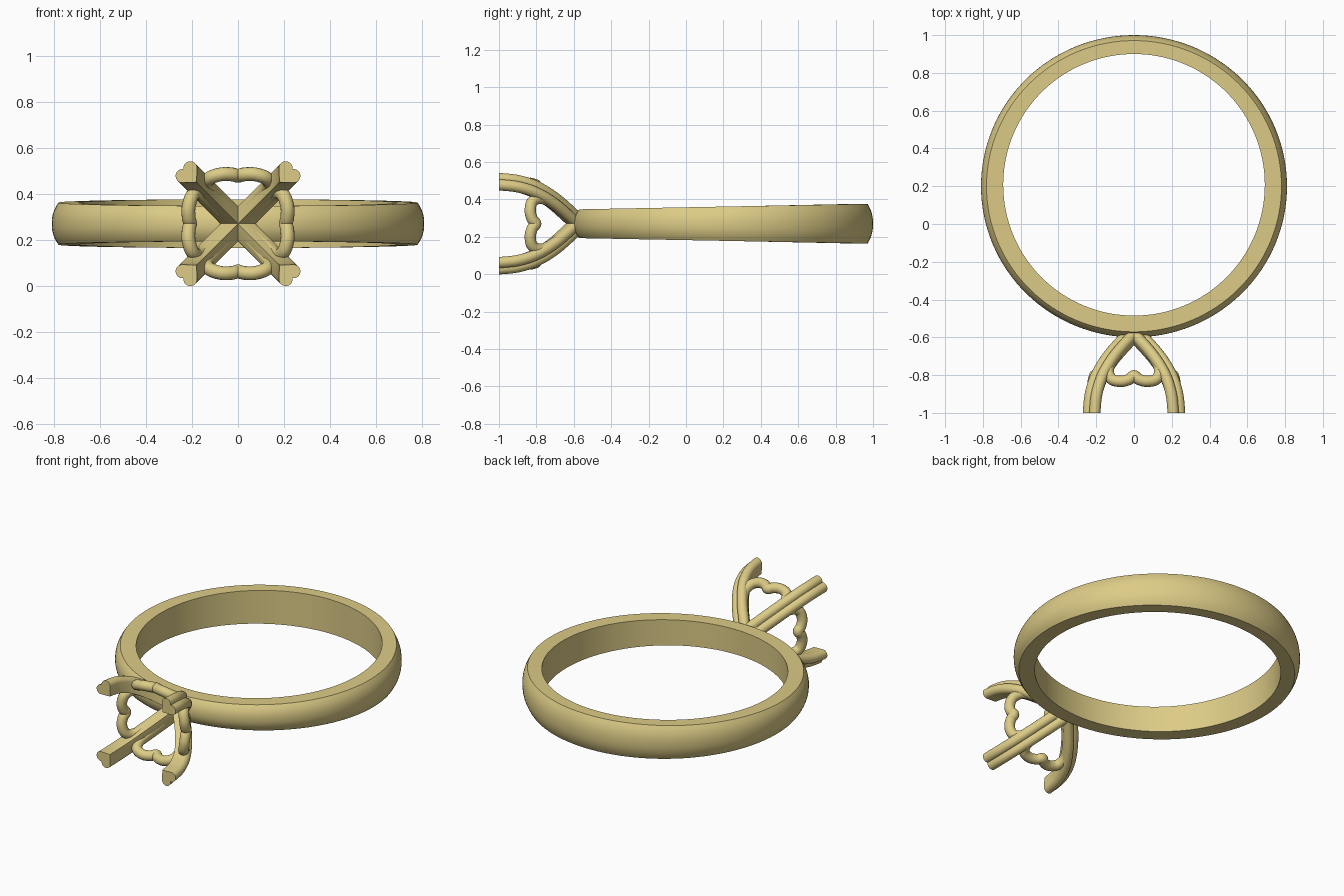
import bpy, bmesh
from math import sin, cos, pi, radians, sqrt
from mathutils import Vector

if "Cube" in bpy.data.objects:
    bpy.data.objects.remove(bpy.data.objects["Cube"])

CZ = 0.27
gold = bpy.data.materials.new("gold")
gold.diffuse_color = (0.72, 0.6, 0.24, 1)
gold.use_nodes = True
gold.node_tree.nodes["Principled BSDF"].inputs["Base Color"].default_value = gold.diffuse_color


def loft(name, rings, closed):
    """Skin a list of equal-length closed sections into one solid."""
    bm = bmesh.new()
    vs = [[bm.verts.new(p) for p in r] for r in rings]
    n, m = len(vs), len(vs[0])
    for i in range(n if closed else n - 1):
        a, b = vs[i], vs[(i + 1) % n]
        for j in range(m):
            k = (j + 1) % m
            bm.faces.new((a[j], a[k], b[k], b[j]))
    if not closed:
        bm.faces.new(vs[0])
        bm.faces.new(vs[-1])
    bmesh.ops.recalc_face_normals(bm, faces=bm.faces)
    me = bpy.data.meshes.new(name)
    bm.to_mesh(me)
    bm.free()
    ob = bpy.data.objects.new(name, me)
    bpy.context.collection.objects.link(ob)
    me.materials.append(gold)
    bpy.ops.object.select_all(action='DESELECT')
    ob.select_set(True)
    bpy.context.view_layer.objects.active = ob
    bpy.ops.object.shade_smooth_by_angle(angle=radians(35))
    return ob


def spline(pts, closed, steps=6):
    """Catmull-Rom curve through the points."""
    pts = [Vector(p) for p in pts]
    n, out = len(pts), []
    get = (lambda i: pts[i % n]) if closed else (lambda i: pts[max(0, min(n - 1, i))])
    for i in range(n if closed else n - 1):
        a, b, c, d = (get(i + k) for k in (-1, 0, 1, 2))
        for s in range(steps):
            t = s / steps
            out.append(0.5 * (2 * b + (c - a) * t + (2 * a - 5 * b + 4 * c - d) * t ** 2
                              + (3 * b - a - 3 * c + d) * t ** 3))
    if not closed:
        out.append(pts[-1])
    return out


def sweep(path, section, ref, closed):
    """Place the (side, outward) section along the path."""
    n, rings = len(path), []
    for i, p in enumerate(path):
        if closed:
            t = path[(i + 1) % n] - path[i - 1]
        else:
            t = path[min(i + 1, n - 1)] - path[max(i - 1, 0)]
        t.normalize()
        side = t.cross(ref).normalized()
        out = side.cross(t)
        rings.append([p + side * a + out * b for a, b in section])
    return rings


# Band: flat sides and inside, domed outside, widening towards the back
rings = []
for i in range(128):
    a = 2 * pi * i / 128
    c, s = cos(a), sin(a)
    h = 0.0915 + 0.0145 * s
    ring = [(0.6925 * c, 0.2075 + 0.6925 * s, CZ + k * h) for k in (1, -1)]
    for k in range(13):
        t = k / 6 - 1
        d = 0.029 * abs(t) ** 2.3
        ring.append(((0.81 - d) * c, 0.2 + (0.80 - d) * s, CZ + t * h))
    rings.append(ring)
loft("band", rings, True)

# Prongs: heart-shaped section swept along a curve to each corner
half = [(0.024 + 0.03 * cos(radians(d)), 0.008 + 0.03 * sin(radians(d)))
        for d in range(143, -41, -15)]
half[0] = (0.0, half[0][1])
heart = half + [(0, -0.055)] + [(-x, y) for x, y in reversed(half[1:])]
prong_line = [(-0.01, -0.56), (0.025, -0.6), (0.113, -0.7), (0.175, -0.8),
              (0.208, -0.9), (0.219, -1.0)]
for sx in (-1, 1):
    for sz in (-1, 1):
        path = spline([(sx * w, y, CZ + sz * w) for w, y in prong_line], False)
        rings = sweep(path, heart, Vector((sx, 0, sz)).normalized(), False)
        for p in rings[-1]:
            p.y = -1.0
        side_name = ("right" if sx > 0 else "left") + ("_upper" if sz > 0 else "_lower")
        loft("prong_" + side_name, rings, False)

# Heart loops: round wire hearts bowed between neighbouring prongs
# (half width, y, outward)
wire = [(0.0, -0.583, 0.012), (0.055, -0.645, 0.075), (0.107, -0.71, 0.132),
        (0.136, -0.77, 0.172), (0.12, -0.82, 0.2), (0.07, -0.833, 0.215),
        (0.025, -0.822, 0.214), (0.0, -0.803, 0.208)]
wire += [(-s, y, w) for s, y, w in reversed(wire[1:-1])]
circle = [(0.03 * cos(2 * pi * k / 16), 0.03 * sin(2 * pi * k / 16)) for k in range(16)]
for name, ox, oz in (("top", 0, 1), ("right", 1, 0), ("bottom", 0, -1), ("left", -1, 0)):
    pts = [(ox * w + oz * s, y, CZ + oz * w - ox * s) for s, y, w in wire]
    loft("heart_loop_" + name,
         sweep(spline(pts, True), circle, Vector((ox, 0, oz)), True), True)
